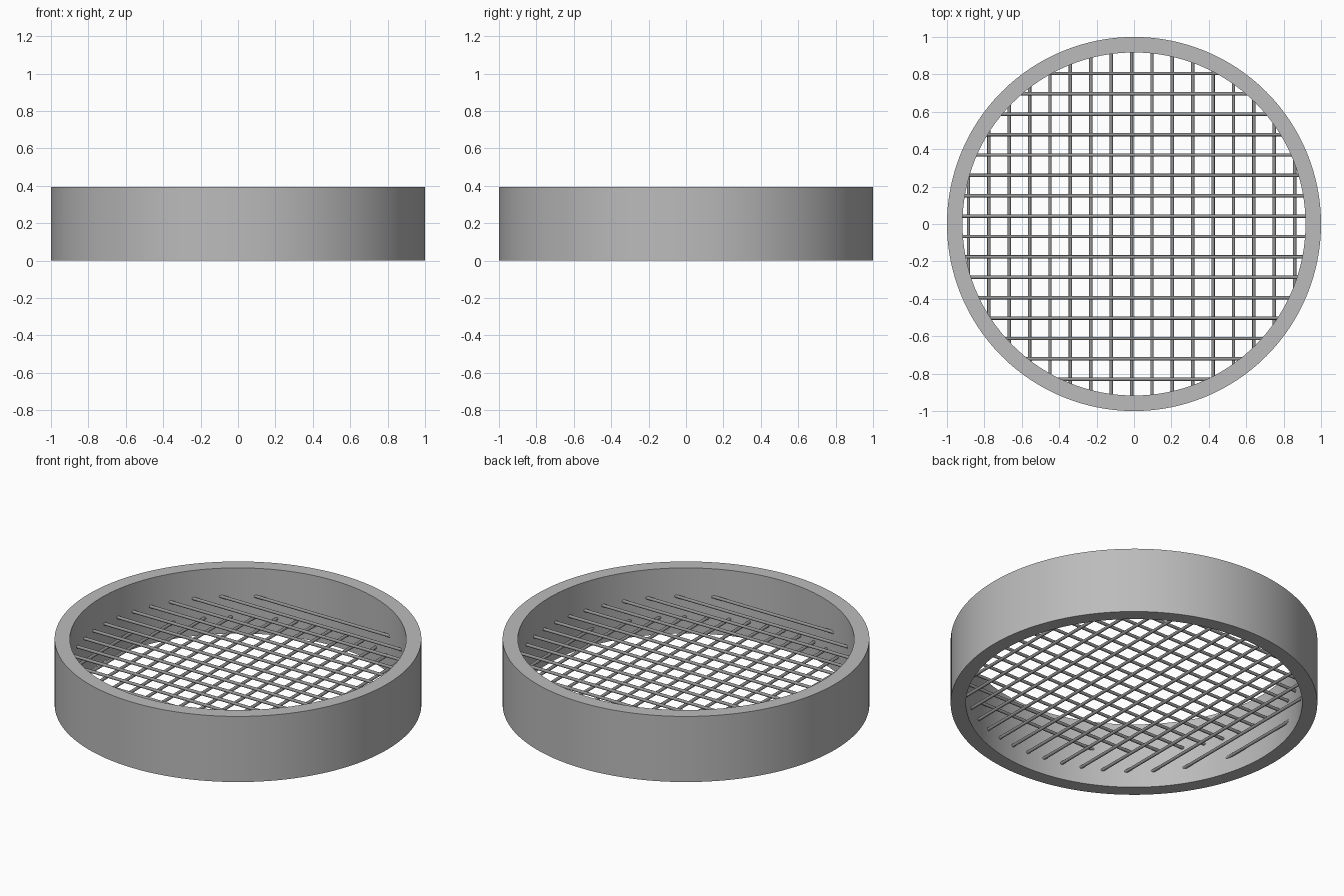
import bpy, bmesh, math

cube = bpy.data.objects.get("Cube")
if cube:
    bpy.data.objects.remove(cube, do_unlink=True)

OUTER, INNER, HEIGHT = 1.0, 0.917, 0.395
WIRE, PITCH = 0.009, 0.109


def make_material(name, rgb):
    mat = bpy.data.materials.new(name)
    mat.use_nodes = True
    color = (*rgb, 1.0)
    mat.diffuse_color = color
    mat.node_tree.nodes["Principled BSDF"].inputs["Base Color"].default_value = color
    return mat


def smooth(obj):
    bpy.ops.object.select_all(action='DESELECT')
    obj.select_set(True)
    bpy.context.view_layer.objects.active = obj
    bpy.ops.object.shade_smooth_by_angle(angle=math.radians(40))


grey = make_material("frame grey", (0.5, 0.5, 0.5))
dark = make_material("wire grey", (0.3, 0.3, 0.3))

# Round frame: rectangular section spun about z
bm = bmesh.new()
section = [bm.verts.new((r, 0, z)) for r, z in
           ((INNER, 0), (OUTER, 0), (OUTER, HEIGHT), (INNER, HEIGHT))]
edges = [bm.edges.new((section[i], section[(i + 1) % 4])) for i in range(4)]
bmesh.ops.spin(bm, geom=section + edges, cent=(0, 0, 0), axis=(0, 0, 1),
               angle=math.tau, steps=128, use_duplicate=False)
bmesh.ops.remove_doubles(bm, verts=bm.verts, dist=0.0001)
bmesh.ops.recalc_face_normals(bm, faces=bm.faces)
mesh = bpy.data.meshes.new("round_frame")
bm.to_mesh(mesh)
bm.free()
frame = bpy.data.objects.new("round_frame", mesh)
bpy.context.collection.objects.link(frame)
mesh.materials.append(grey)
smooth(frame)


# Wires: parallel rods whose ends sit inside the frame wall
def add_wires(name, first, count, z, along_x):
    for i in range(count):
        offset = first + i * PITCH
        length = 2 * math.sqrt((INNER + 0.02) ** 2 - offset ** 2)
        place = (0, offset, z) if along_x else (offset, 0, z)
        turn = (0, math.pi / 2, 0) if along_x else (math.pi / 2, 0, 0)
        bpy.ops.mesh.primitive_cylinder_add(vertices=16, radius=WIRE, depth=length,
                                            location=place, rotation=turn)
        wire = bpy.context.object
        wire.name = f"{name}_{i + 1}"
        wire.data.materials.append(dark)
        smooth(wire)


add_wires("upper_wire", -0.83, 16, 0.225, True)
add_wires("lower_wire", -0.885, 17, 0.1, False)
